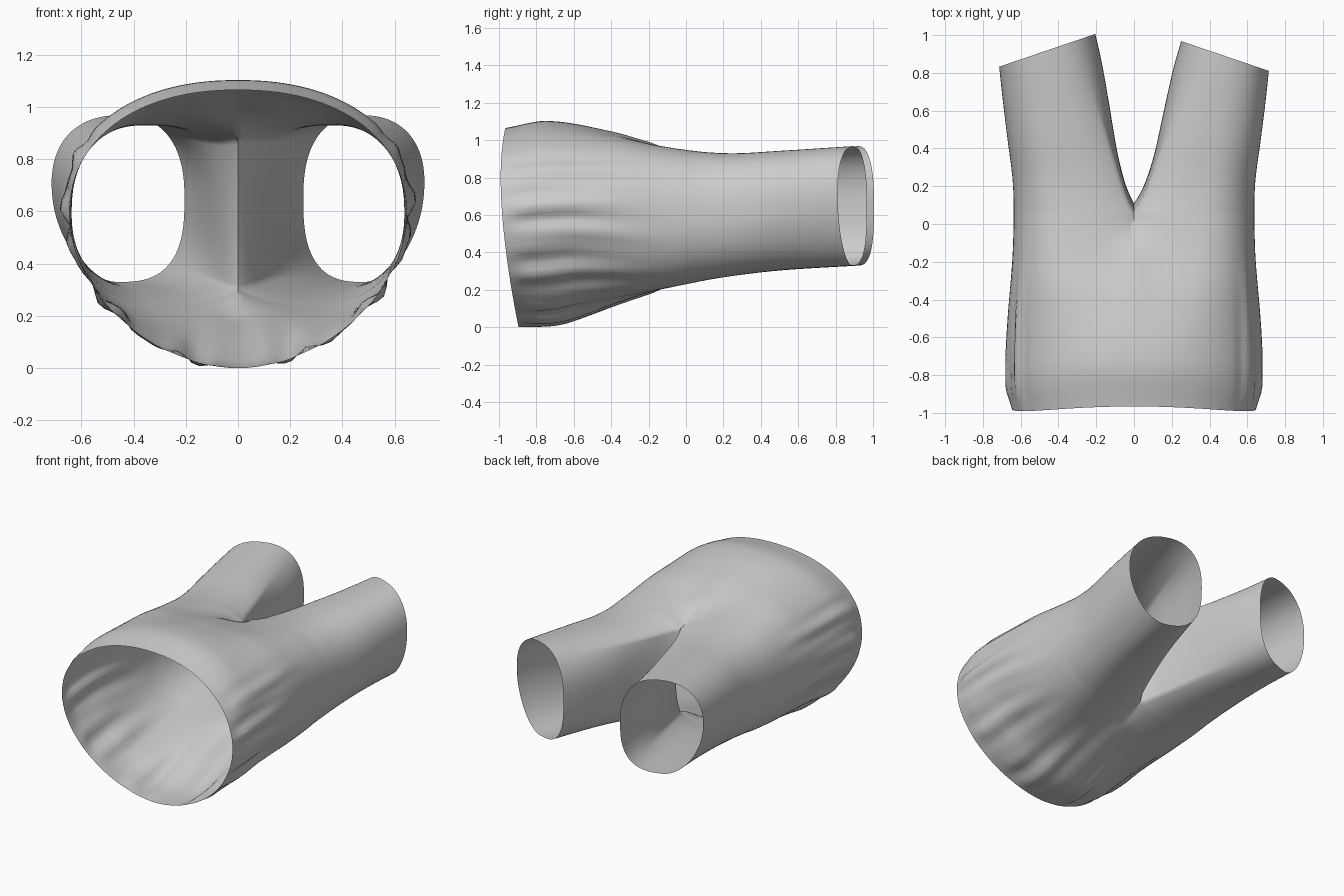
import bpy, bmesh, math

if "Cube" in bpy.data.objects:
    bpy.data.objects.remove(bpy.data.objects["Cube"])

# Size profiles along y (position, value)
TOP = [(-.98, 1.065), (-.75, 1.103), (-.4, 1.047), (-.15, .978), (.05, .942), (.25, .93), (.5, .943), (.89, .968)]
BOTTOM = [(-.98, 0), (-.75, .01), (-.55, .06), (-.35, .125), (-.15, .19), (.05, .24), (.25, .275), (.5, .305), (.89, .33)]
OUTER = [(-.98, .645), (-.85, .665), (-.5, .662), (-.1, .64), (.2, .64), (.5, .67), (.89, .71)]
INNER = [(.06, 0), (.10, .025), (.18, .06), (.35, .11), (.55, .16), (.75, .21), (.89, .25)]
CROTCH = .06
N_OUT, N_IN = 64, 24
SPLIT = math.radians(130)


def curve(table, y):
    """Smooth Hermite interpolation of a profile."""
    y = min(max(y, table[0][0]), table[-1][0])
    n = len(table)

    def slope(i):
        a, b = table[max(i - 1, 0)], table[min(i + 1, n - 1)]
        return (b[1] - a[1]) / (b[0] - a[0])
    for i in range(n - 1):
        (y0, v0), (y1, v1) = table[i], table[i + 1]
        if y <= y1:
            h = y1 - y0
            t = (y - y0) / h
            return (v0 * (1 + 2 * t) * (1 - t) ** 2 + v1 * t * t * (3 - 2 * t)
                    + h * slope(i) * t * (1 - t) ** 2 - h * slope(i + 1) * t * t * (1 - t))
    return table[-1][1]


def smooth(a, b, v):
    t = min(max((v - a) / (b - a), 0), 1)
    return t * t * (3 - 2 * t)


def power(v, p):
    return math.copysign(abs(v) ** (2 / p), v)


def leg_point(y, ang, side):
    """Point of a leg cross-section; the inner wall is flat at the crotch."""
    top, bot, xo = curve(TOP, y), curve(BOTTOM, y), curve(OUTER, y)
    xi = curve(INNER, y) * (1 if side > 0 else .82)
    xc, zc = (xi + xo) / 2, (top + bot) / 2
    c, s = math.cos(ang), math.sin(ang)
    # squarer towards the inner thigh, slimmer at the outer underside
    if c < 0:
        p = 2.45 if s > 0 else 2.75
    else:
        p = 2.35 - .15 * smooth(.1, .8, y) if s > 0 else 2.15 - .15 * smooth(.1, .8, y)
    u, v = power(c, p), power(s, p)
    if u < 0:
        flat = min(1, u / power(math.cos(SPLIT), p) + 1e-9)
        u = -(flat + (-u - flat) * smooth(CROTCH, .8, y))
    x = xc + (xo - xc) * u
    z = zc + (top - bot) / 2 * v
    cuff = smooth(CROTCH, .85, y)
    x += .11 * cuff * (z - zc) * max(u, 0)
    return x, y + .34 * cuff * (xc - x) + (.03 * cuff if side < 0 else 0), z


def body_point(y, k, side):
    """Point of the outer wall, from top centre round to bottom centre."""
    t = k / N_OUT
    top, bot, xo = curve(TOP, y), curve(BOTTOM, y), curve(OUTER, y)
    ang = math.pi * (.5 - t)
    zc = bot + .55 * (top - bot)
    p = 2.2 if t < .5 else 1.85
    c, s = power(math.cos(ang), p), power(math.sin(ang), p)
    x, z = xo * abs(c), zc + s * ((top - zc) if s > 0 else (zc - bot))
    # lengthwise gathers in the sides and underside
    amp = .011 * smooth(.25, .42, t) * smooth(1, .9, t) * smooth(-1, -.85, y) * smooth(.2, -.7, y)
    f = amp * (math.sin(58 * t + 1.5 * y + .4 * side) + .6 * math.sin(91 * t - y + side))
    x, z = x + f * abs(c), z + f * s
    # slanted waist edge
    h = min(max(z / 1.07, 0), 1)
    yy = y + smooth(-.2, -.98, y) * (-.025 + .11 * (1 - h) ** 2 + .04 * h ** 6)
    w = smooth(-.7, CROTCH, y)
    lx, ly, lz = leg_point(y, SPLIT * (1 - 2 * t), side)
    if y < CROTCH:
        # the centre line stays high until just before the seam notch
        edge = 1 - smooth(0, .14, min(t, 1 - t))
        lz += edge * smooth(CROTCH, -.2, y) * ((top if t < .5 else bot) - lz)
    x, yy, z = x + (lx - x) * w, yy + (ly - yy) * w, z + (lz - z) * w
    if k in (0, N_OUT) and y <= CROTCH:
        x = 0
    return x, yy, z


body_rows = [-.98 + (CROTCH + .98) * i / 34 for i in range(35)]
leg_rows = [CROTCH + (.89 - CROTCH) * (i / 30) ** 1.3 for i in range(31)]

bm = bmesh.new()
for side in (1, -1):
    def add(p):
        return bm.verts.new((side * p[0], p[1], p[2]))

    def skin(grid):
        for a, b in zip(grid, grid[1:]):
            for i in range(len(a) - 1):
                q = (a[i], a[i + 1], b[i + 1], b[i])
                bm.faces.new(q if side > 0 else q[::-1])

    # outer wall from waist to cuff
    skin([[add(body_point(y, k, side)) for k in range(N_OUT + 1)]
          for y in body_rows + leg_rows[1:]])
    # inner leg wall starting at the crotch seam
    inner = []
    for y in leg_rows:
        row = []
        for k in range(N_IN + 1):
            ang = -SPLIT - (2 * math.pi - 2 * SPLIT) * k / N_IN
            x, yy, z = leg_point(y, ang, side)
            yy += .05 * math.sin(math.pi * k / N_IN) * smooth(.4, CROTCH, y)
            row.append(add((x, yy, z)))
        inner.append(row)
    skin(inner)

bmesh.ops.remove_doubles(bm, verts=bm.verts, dist=.0008)
bmesh.ops.recalc_face_normals(bm, faces=bm.faces)
me = bpy.data.meshes.new("shorts")
bm.to_mesh(me)
bm.free()
shorts = bpy.data.objects.new("shorts", me)
bpy.context.collection.objects.link(shorts)
bpy.context.view_layer.objects.active = shorts
shorts.select_set(True)
bpy.ops.object.shade_smooth_by_angle(angle=math.radians(50))
